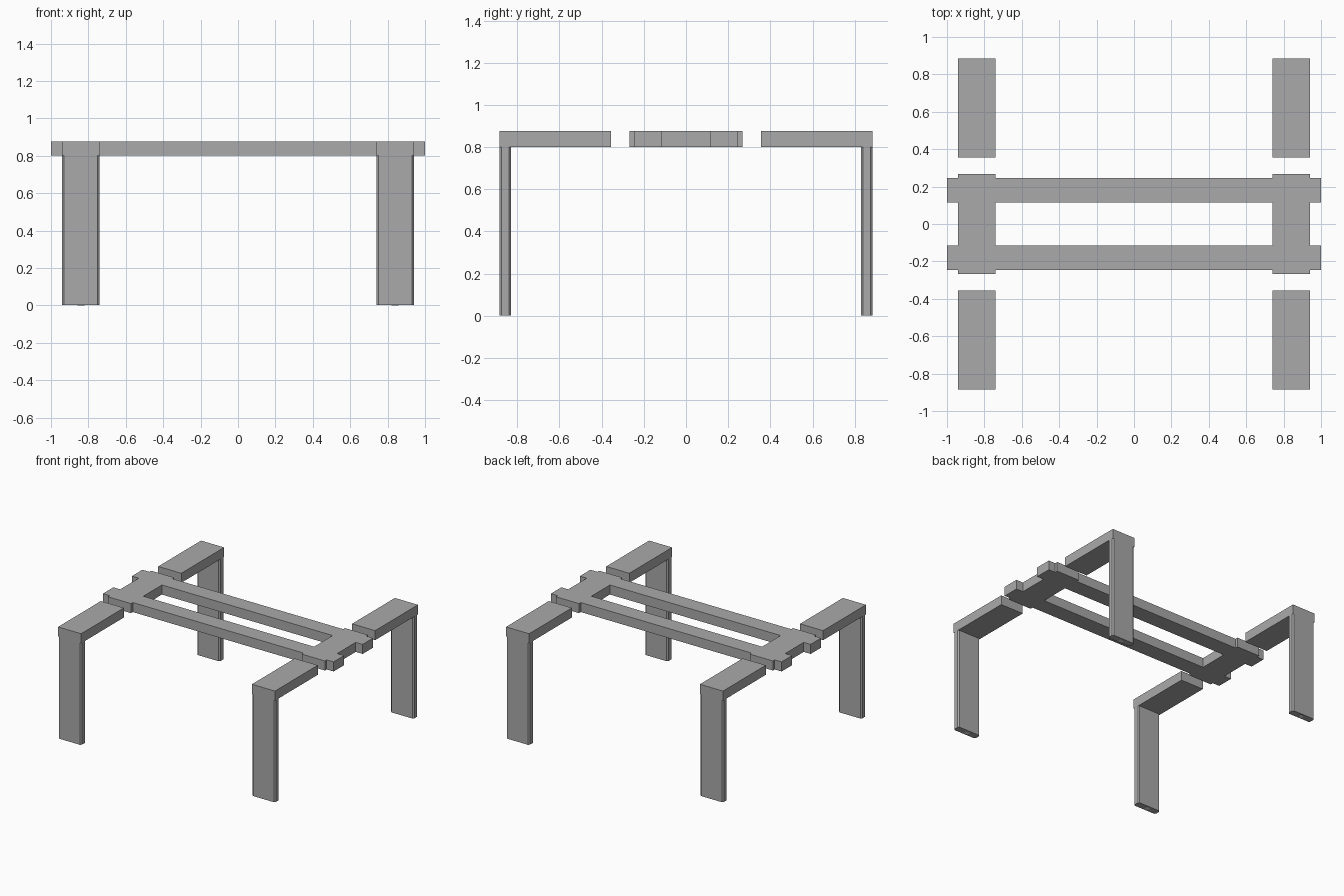
import bpy, bmesh, math

if "Cube" in bpy.data.objects:
    bpy.data.objects.remove(bpy.data.objects["Cube"])

def material(name, rgb):
    m = bpy.data.materials.new(name)
    m.diffuse_color = (*rgb, 1)
    m.use_nodes = True
    m.node_tree.nodes["Principled BSDF"].inputs["Base Color"].default_value = m.diffuse_color
    return m

grey = material("grey", (0.4, 0.4, 0.4))
light = material("light grey", (0.85, 0.85, 0.85))

def finish(bm, name, mat):
    bmesh.ops.recalc_face_normals(bm, faces=bm.faces)
    me = bpy.data.meshes.new(name)
    bm.to_mesh(me)
    bm.free()
    me.materials.append(mat)
    ob = bpy.data.objects.new(name, me)
    bpy.context.collection.objects.link(ob)
    return ob

def prism(name, pts, z0, z1, mat):
    """Extrude a flat outline from z0 to z1."""
    bm = bmesh.new()
    f = bm.faces.new([bm.verts.new((x, y, z0)) for x, y in pts])
    r = bmesh.ops.extrude_face_region(bm, geom=[f], use_keep_orig=True)
    for v in r["geom"]:
        if isinstance(v, bmesh.types.BMVert):
            v.co.z = z1
    return finish(bm, name, mat)

TOP, UNDER = 0.875, 0.80
X0, X1 = 0.74, 0.94          # legs and cross plates, across x
Y0, Y1 = 0.355, 0.885        # arms, along y
LEG_T, CH = 0.055, 0.01      # leg thickness and corner chamfer

# central frame: two long rails joined by two cross plates, cut on a grid
xs = [-1, -X1, -X0, X0, X1, 1]
ys = [-0.267, -0.245, -0.115, 0.115, 0.245, 0.267]
bm = bmesh.new()
verts = {}
def vert(i, j):
    if (i, j) not in verts:
        verts[i, j] = bm.verts.new((xs[i], ys[j], UNDER))
    return verts[i, j]
for i in range(5):
    for j in range(5):
        if i in (1, 3) or j in (1, 3):
            bm.faces.new([vert(i, j), vert(i + 1, j), vert(i + 1, j + 1), vert(i, j + 1)])
ext = bmesh.ops.extrude_face_region(bm, geom=bm.faces[:], use_keep_orig=True)
for g in ext["geom"]:
    if isinstance(g, bmesh.types.BMVert):
        g.co.z = TOP
finish(bm, "centre_frame", grey)

# four corner units: arm, chamfered leg and foot stud
for sx, side in ((-1, "left"), (1, "right")):
    for sy, end in ((-1, "front"), (1, "back")):
        tag = f"{end}_{side}"
        prism("arm_" + tag,
              [(sx * x, sy * y) for x, y in ((X0, Y0), (X1, Y0), (X1, Y1), (X0, Y1))],
              UNDER, TOP, grey)
        a, b, c, d = X0, X1, Y1 - LEG_T, Y1
        leg = [(a + CH, c), (b - CH, c), (b, c + CH), (b, d - CH),
               (b - CH, d), (a + CH, d), (a, d - CH), (a, c + CH)]
        prism("leg_" + tag, [(sx * x, sy * y) for x, y in leg], 0.002, UNDER, grey)
        cx, cy = sx * (a + b) / 2, sy * (c + d) / 2
        disc = [(cx + 0.018 * math.cos(k * math.tau / 16),
                 cy + 0.018 * math.sin(k * math.tau / 16)) for k in range(16)]
        prism("foot_stud_" + tag, disc, 0.0, 0.004, light)
